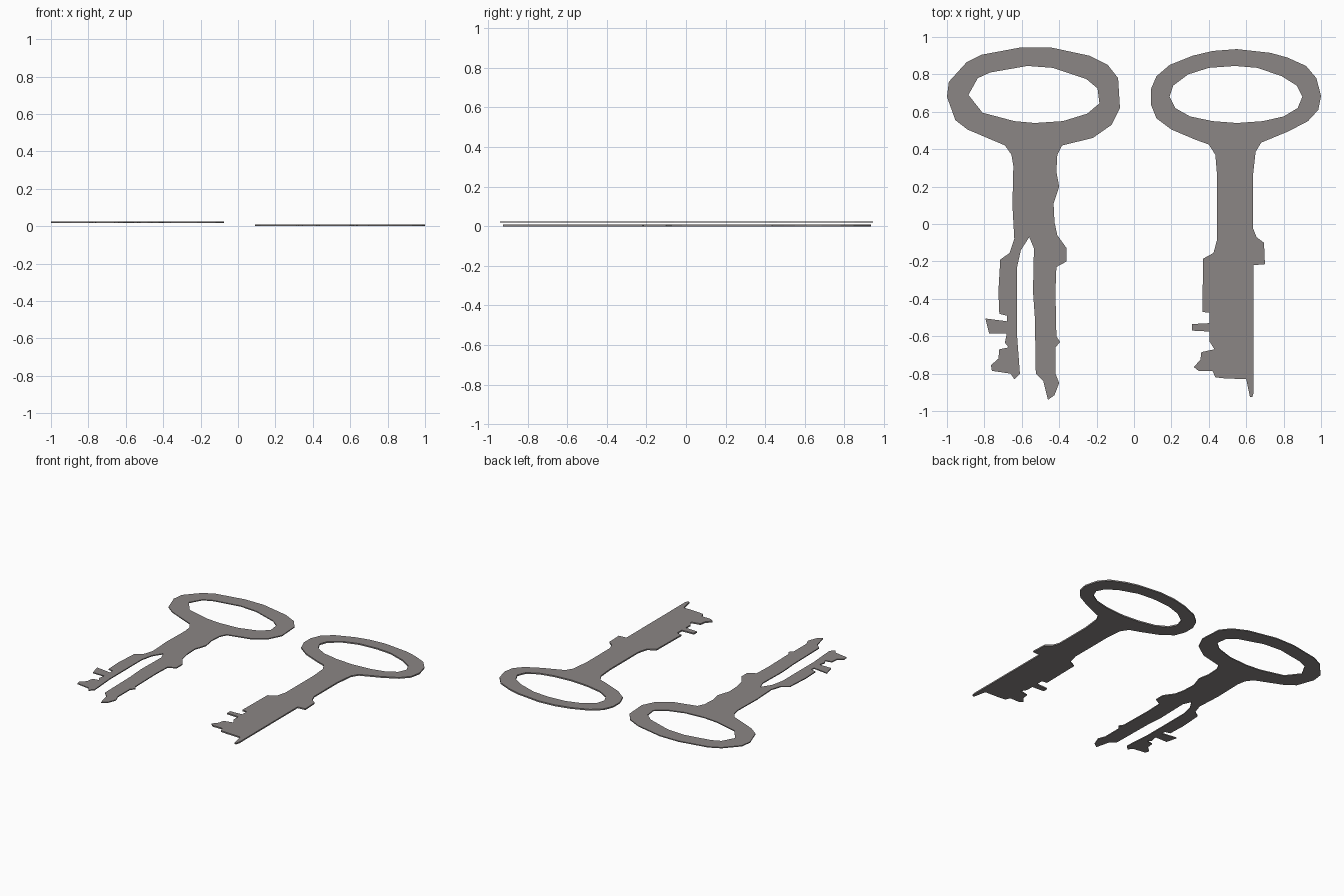
import bpy, bmesh

metal = bpy.data.materials.new("grey metal")
metal.diffuse_color = (0.258, 0.236, 0.232, 1)


def plate(name, outline, hole, z0, z1):
    """Flat plate with one hole, cut from a profile and extruded."""
    bm = bmesh.new()
    for loop in (outline, hole):
        vs = [bm.verts.new((x, y, z0)) for x, y in loop]
        for a, b in zip(vs, vs[1:] + vs[:1]):
            bm.edges.new((a, b))
    bmesh.ops.triangle_fill(bm, edges=bm.edges[:], use_beauty=True)
    ext = bmesh.ops.extrude_face_region(bm, geom=bm.faces[:], use_keep_orig=True)
    top = [g for g in ext["geom"] if isinstance(g, bmesh.types.BMVert)]
    bmesh.ops.translate(bm, verts=top, vec=(0, 0, z1 - z0))
    bmesh.ops.recalc_face_normals(bm, faces=bm.faces[:])
    me = bpy.data.meshes.new(name)
    bm.to_mesh(me)
    bm.free()
    me.materials.append(metal)
    bpy.context.collection.objects.link(bpy.data.objects.new(name, me))


# Left key: worn, with a split blade (profiles run clockwise from the top)
bow_right = [(-.60, .945), (-.45, .945), (-.24, .90), (-.14, .85), (-.085, .78),
             (-.075, .62), (-.12, .53), (-.22, .46), (-.385, .42)]
right_prong = [(-.41, .37), (-.415, .28), (-.40, .20), (-.43, .11), (-.425, .01),
               (-.41, -.06), (-.36, -.13), (-.36, -.20), (-.415, -.23),
               (-.42, -.36), (-.415, -.60), (-.395, -.63), (-.42, -.66),
               (-.42, -.80), (-.40, -.85), (-.425, -.915), (-.46, -.94),
               (-.485, -.84), (-.525, -.80), (-.53, -.50), (-.54, -.36),
               (-.535, -.13), (-.56, -.07)]
left_prong = [(-.605, -.14), (-.625, -.23), (-.625, -.60), (-.61, -.80),
              (-.64, -.83), (-.66, -.80), (-.76, -.785), (-.765, -.755),
              (-.725, -.72), (-.72, -.67), (-.67, -.66), (-.69, -.635),
              (-.68, -.585), (-.775, -.585), (-.795, -.505), (-.68, -.52),
              (-.68, -.49), (-.72, -.48), (-.725, -.36), (-.715, -.19),
              (-.665, -.155), (-.64, -.08), (-.65, .10), (-.645, .31)]
bow_left = [(-.655, .37), (-.69, .42), (-.89, .505), (-.955, .555), (-1, .68),
            (-.99, .76), (-.895, .865), (-.815, .905)]
hole = [(-.57, .845), (-.435, .835), (-.255, .775), (-.195, .725), (-.185, .645),
        (-.25, .59), (-.38, .55), (-.53, .54), (-.64, .55), (-.81, .595),
        (-.885, .69), (-.835, .78), (-.77, .81)]
plate("split_key", bow_right + right_prong + left_prong + bow_left, hole, .018, .025)

# Right key: whole blade with teeth on its left side
bow_right = [(.55, .935), (.73, .915), (.82, .89), (.92, .845), (.975, .78),
             (1, .685), (.985, .61), (.93, .55), (.825, .495), (.68, .435)]
blade = [(.65, .385), (.635, .25), (.635, -.02), (.655, -.07), (.695, -.10),
         (.70, -.215), (.64, -.22), (.64, -.90), (.633, -.925), (.62, -.925),
         (.60, -.83), (.48, -.825), (.435, -.82), (.42, -.785), (.345, -.785),
         (.32, -.765), (.355, -.725), (.36, -.685), (.43, -.67), (.405, -.63),
         (.405, -.575), (.31, -.57), (.31, -.535), (.405, -.53), (.405, -.475),
         (.365, -.47), (.37, -.185), (.425, -.155), (.445, -.08), (.445, .25)]
bow_left = [(.435, .37), (.40, .425), (.33, .45), (.20, .505), (.12, .565),
            (.09, .64), (.09, .72), (.12, .79), (.19, .85), (.315, .90), (.42, .925)]
hole = [(.54, .845), (.66, .835), (.79, .79), (.87, .74), (.90, .68), (.875, .62),
        (.80, .575), (.69, .55), (.55, .54), (.42, .55), (.30, .575), (.22, .62),
        (.19, .68), (.21, .74), (.29, .80), (.40, .835)]
plate("whole_key", bow_right + blade + bow_left, hole, 0, .01)
